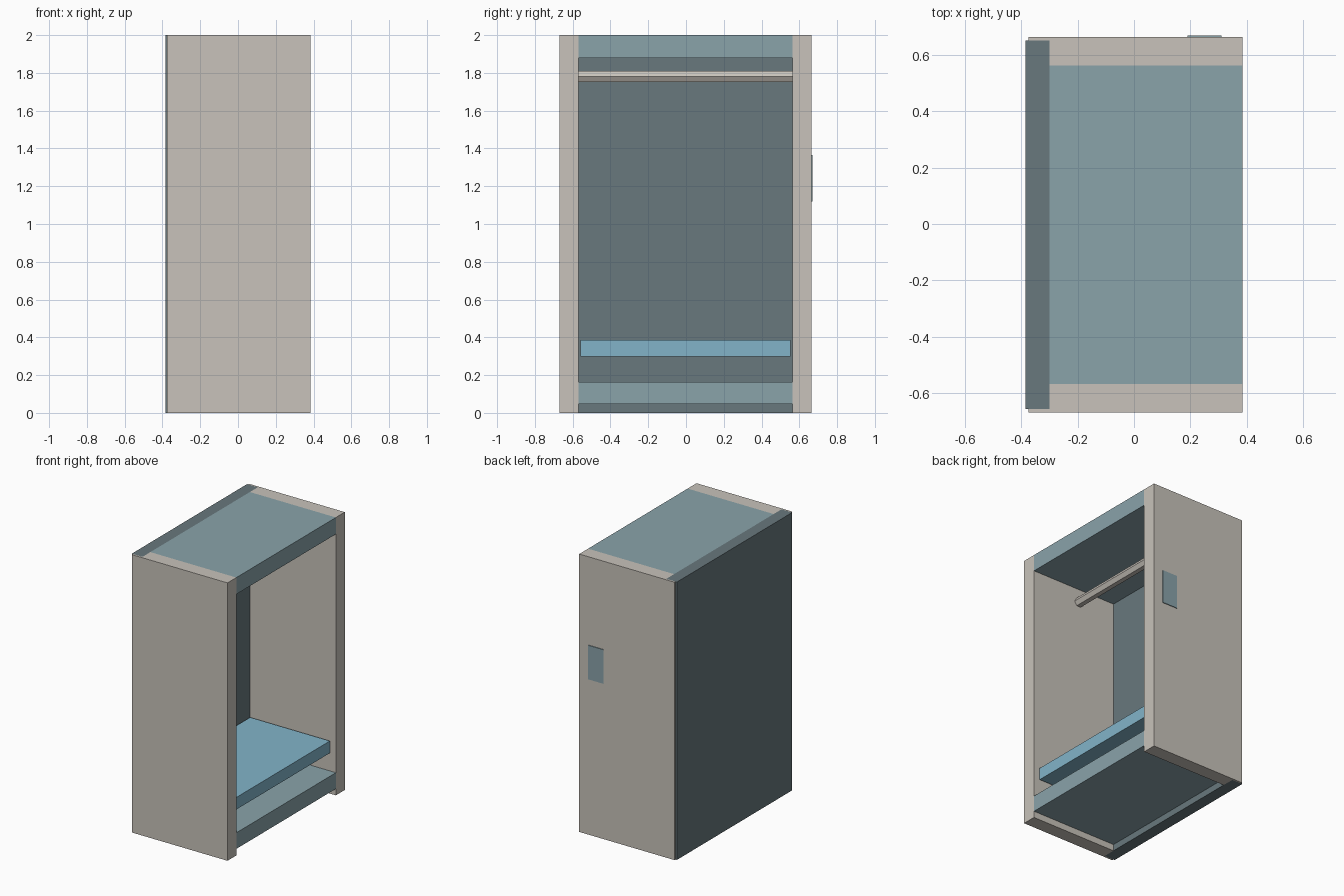
import bpy
import bmesh
from math import pi
from mathutils import Matrix

cube = bpy.data.objects.get("Cube")
if cube:
    bpy.data.objects.remove(cube)


def material(name, rgb):
    mat = bpy.data.materials.new(name)
    mat.use_nodes = True
    mat.diffuse_color = (*rgb, 1)
    mat.node_tree.nodes["Principled BSDF"].inputs["Base Color"].default_value = (*rgb, 1)
    return mat


beige = material("warm beige", (0.58, 0.545, 0.495))
teal = material("pale teal", (0.254, 0.366, 0.402))
slate = material("slate grey", (0.138, 0.188, 0.205))
blue = material("light blue", (0.223, 0.456, 0.584))


def add_part(name, bm, mat):
    bmesh.ops.recalc_face_normals(bm, faces=bm.faces)
    mesh = bpy.data.meshes.new(name)
    bm.to_mesh(mesh)
    bm.free()
    mesh.materials.append(mat)
    obj = bpy.data.objects.new(name, mesh)
    bpy.context.collection.objects.link(obj)
    return obj


def prism(name, outline, z0, z1, mat):
    """Extrude a floor-plan outline between two heights."""
    bm = bmesh.new()
    base = bm.faces.new([bm.verts.new((x, y, z0)) for x, y in outline])
    top = bmesh.ops.extrude_face_region(bm, geom=[base])["geom"]
    verts = [v for v in top if isinstance(v, bmesh.types.BMVert)]
    bmesh.ops.translate(bm, verts=verts, vec=(0, 0, z1 - z0))
    return add_part(name, bm, mat)


def box(name, x, y, z, mat):
    outline = [(x[0], y[0]), (x[1], y[0]), (x[1], y[1]), (x[0], y[1])]
    return prism(name, outline, z[0], z[1], mat)


CENTRE = -0.0025            # cabinet is offset by the plate thickness
INNER, OUTER, REBATE = 0.566, 0.667, 0.655
FRONT, BACK_IN, BACK_OUT, LIP = 0.385, -0.30, -0.385, -0.375
width = (CENTRE - INNER, CENTRE + INNER)

# Side panels, rebated at the rear to receive the back panel
for name, s in (("right_side_panel", -1), ("left_side_panel", 1)):
    plan = [(FRONT, INNER), (FRONT, OUTER), (LIP, OUTER),
            (LIP, REBATE), (BACK_IN, REBATE), (BACK_IN, INNER)]
    prism(name, [(x, CENTRE + s * y) for x, y in plan], 0, 2, beige)

# Back, top and raised floor
box("back_panel", (BACK_OUT, BACK_IN), (CENTRE - REBATE, CENTRE + REBATE), (0, 2), slate)
box("top_panel", (BACK_IN, FRONT), width, (1.88, 2), teal)
box("floor_panel", (BACK_IN, FRONT), width, (0.047, 0.163), teal)

# Shelf with a small gap all round
box("shelf", (-0.29, 0.345), (CENTRE - 0.555, CENTRE + 0.555), (0.298, 0.385), blue)

# Six-sided hanging rail
bm = bmesh.new()
bmesh.ops.create_cone(bm, cap_ends=True, segments=6, radius1=0.034, radius2=0.034,
                      depth=2 * INNER,
                      matrix=Matrix.Rotation(pi / 2, 4, "X") @ Matrix.Rotation(pi / 2, 4, "Z"))
rail = add_part("hanging_rail", bm, beige)
rail.location = (0, CENTRE, 1.78)

# Thin plate on the outer face of the left side
box("side_plate", (0.19, 0.31), (CENTRE + OUTER, CENTRE + OUTER + 0.005), (1.12, 1.365), teal)
